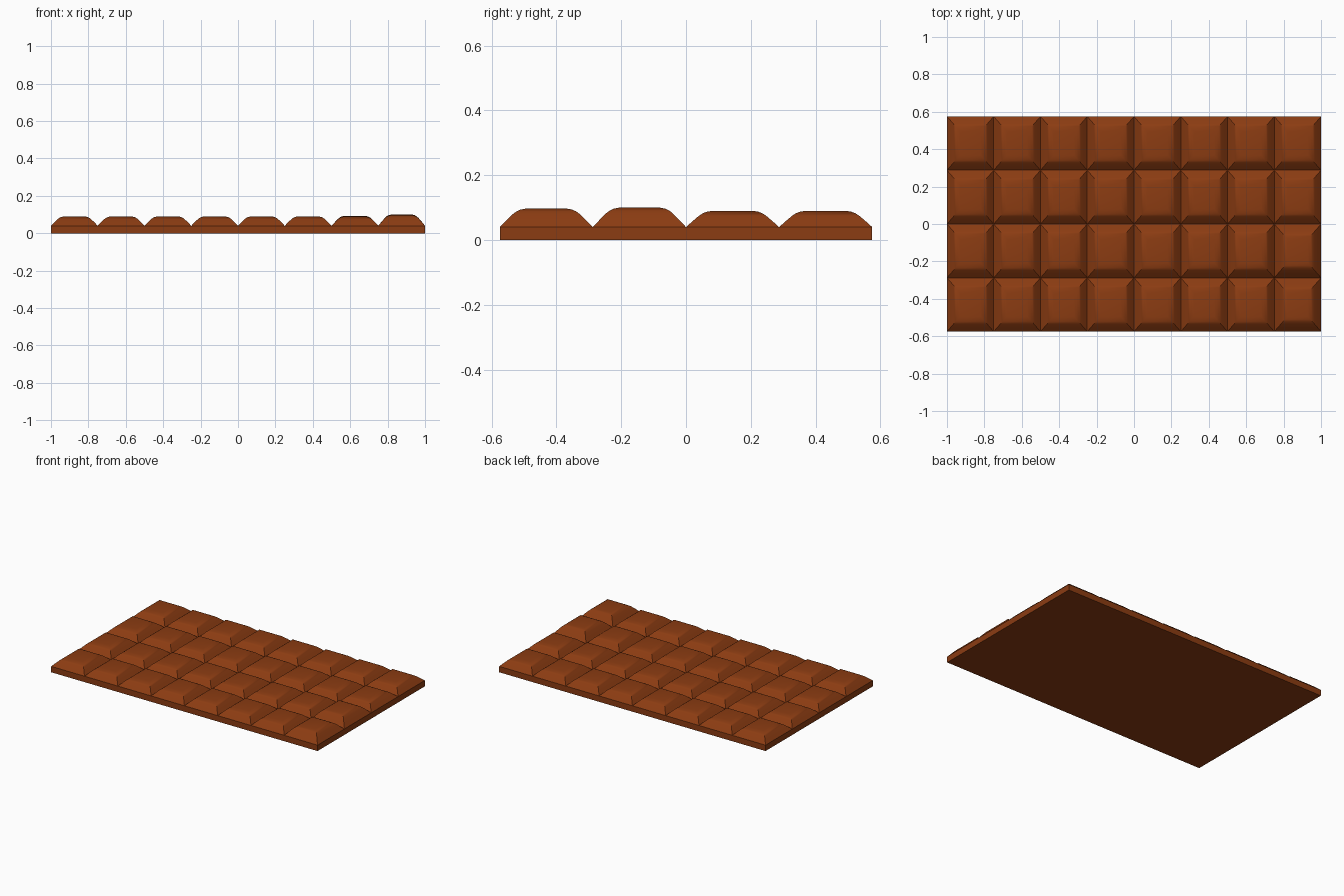
import bpy, bmesh

if "Cube" in bpy.data.objects:
    bpy.data.objects.remove(bpy.data.objects["Cube"])

COLS, ROWS = 8, 4
LX, LY, BASE = 2.0, 1.15, 0.04
CX, CY = LX / COLS, LY / ROWS

mat = bpy.data.materials.new("chocolate")
mat.diffuse_color = (0.26, 0.045, 0.006, 1)
mat.use_nodes = True
mat.node_tree.nodes["Principled BSDF"].inputs["Base Color"].default_value = mat.diffuse_color

# rounded bevel profile: (inset as fraction of cell, height fraction)
PROFILE = [(0, 0), (0.07, 0.36), (0.14, 0.70), (0.18, 0.85), (0.225, 0.95), (0.28, 1.0)]
# a few pieces stand slightly prouder than the rest
TALL = {(7, 0): 0.097, (7, 1): 0.100, (6, 1): 0.093}


def finish(bm, name):
    bmesh.ops.recalc_face_normals(bm, faces=bm.faces)
    me = bpy.data.meshes.new(name)
    bm.to_mesh(me)
    bm.free()
    ob = bpy.data.objects.new(name, me)
    bpy.context.collection.objects.link(ob)
    me.materials.append(mat)
    bpy.ops.object.select_all(action='DESELECT')
    ob.select_set(True)
    bpy.context.view_layer.objects.active = ob
    bpy.ops.object.shade_smooth_by_angle(angle=0.6)


def rect(bm, cx, cy, hx, hy, z):
    return [bm.verts.new((cx + sx * hx, cy + sy * hy, z))
            for sx, sy in ((-1, -1), (1, -1), (1, 1), (-1, 1))]


def loft(bm, rings, bottom=False):
    for a, b in zip(rings, rings[1:]):
        for k in range(4):
            n = (k + 1) % 4
            bm.faces.new((a[k], a[n], b[n], b[k]))
    bm.faces.new(rings[-1])
    if bottom:
        bm.faces.new(rings[0][::-1])


# flat slab under the pieces
bm = bmesh.new()
loft(bm, [rect(bm, 0, 0, LX / 2, LY / 2, z) for z in (0, BASE)], bottom=True)
finish(bm, "base_slab")

# grid of breakable pieces
for i in range(COLS):
    for j in range(ROWS):
        bm = bmesh.new()
        cx, cy = -LX / 2 + CX * (i + 0.5), -LY / 2 + CY * (j + 0.5)
        rise = TALL.get((i, j), 0.09) - BASE
        loft(bm, [rect(bm, cx, cy, CX * (0.5 - f), CY * (0.5 - f), BASE + rise * h)
                  for f, h in PROFILE])
        # open shell: make sure the top faces upward
        finish(bm, f"piece_{i + 1}_{j + 1}")
        me = bpy.context.object.data
        if me.polygons[-1].normal.z < 0:
            me.flip_normals()
